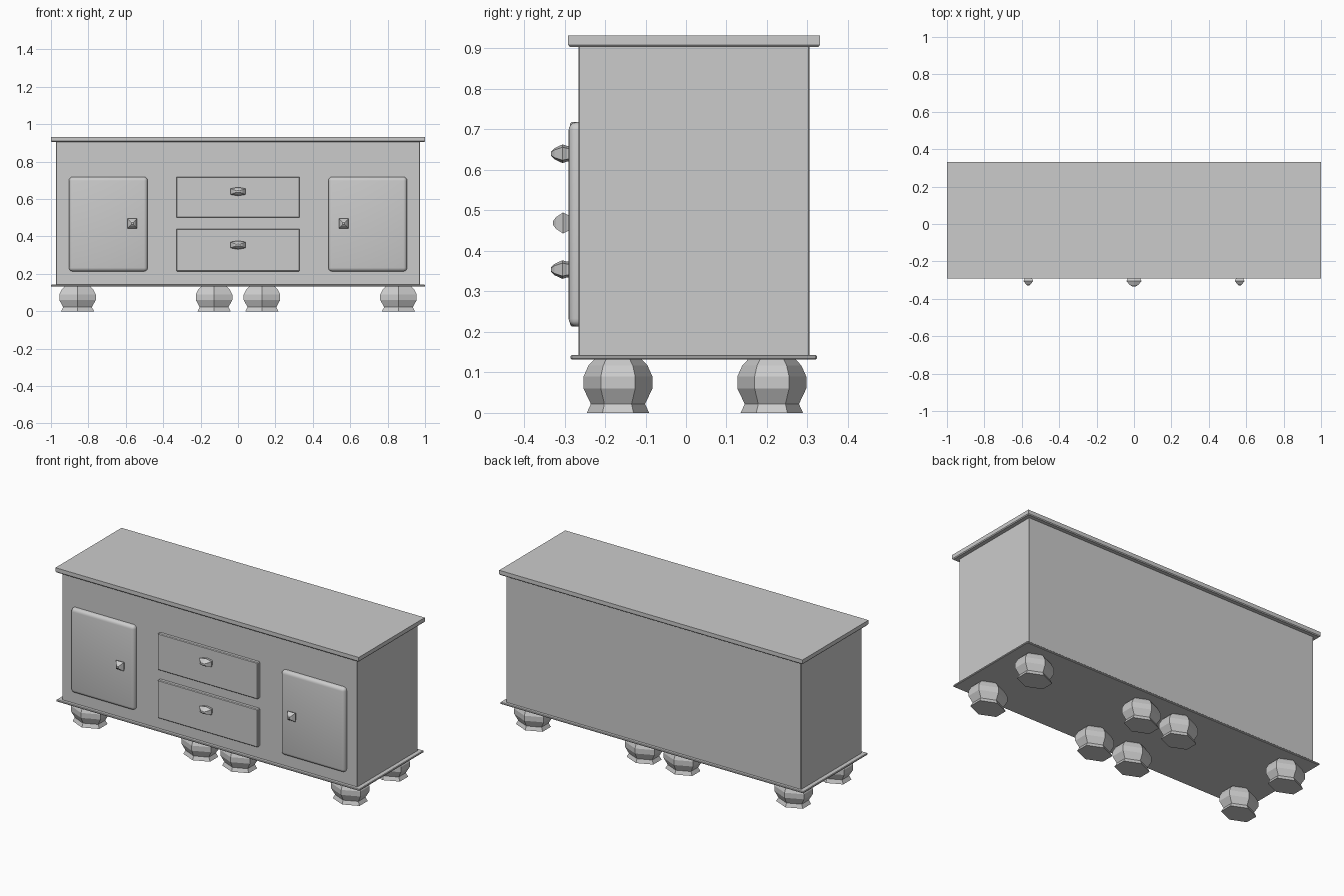
import bpy, bmesh
from math import sin, cos, pi, radians

if "Cube" in bpy.data.objects:
    bpy.data.objects.remove(bpy.data.objects["Cube"])


def finish(name, bm):
    bmesh.ops.recalc_face_normals(bm, faces=bm.faces[:])
    mesh = bpy.data.meshes.new(name)
    bm.to_mesh(mesh)
    bm.free()
    ob = bpy.data.objects.new(name, mesh)
    bpy.context.collection.objects.link(ob)
    return ob


def box(name, x, y, z, bevel=0, segments=1):
    """Box from (min, max) ranges with optional rounded edges."""
    bm = bmesh.new()
    bmesh.ops.create_cube(bm, size=1)
    for v in bm.verts:
        v.co = [(r[0] + r[1]) / 2 + c * (r[1] - r[0]) for r, c in zip((x, y, z), v.co)]
    if bevel:
        bmesh.ops.bevel(bm, geom=bm.edges[:], offset=bevel, segments=segments,
                        profile=0.5, affect='EDGES')
    ob = finish(name, bm)
    if segments > 1:
        bpy.context.view_layer.objects.active = ob
        ob.select_set(True)
        bpy.ops.object.shade_smooth_by_angle(angle=radians(35))
        ob.select_set(False)
    return ob


def loft(name, rings):
    """Skin a stack of point rings and cap both ends."""
    bm = bmesh.new()
    rows = [[bm.verts.new(p) for p in ring] for ring in rings]
    n = len(rows[0])
    for a, b in zip(rows, rows[1:]):
        for i in range(n):
            j = (i + 1) % n
            bm.faces.new((a[i], a[j], b[j], b[i]))
    bm.faces.new(rows[0])
    bm.faces.new(rows[-1])
    return finish(name, bm)


def foot(name, cx, cy):
    # hexagonal bun foot, stretched a little in x
    profile = [(0.0, 0.077), (0.022, 0.067), (0.06, 0.085), (0.09, 0.085),
               (0.117, 0.073), (0.134, 0.057)]
    loft(name, [[(cx + 1.325 * r * cos(pi / 2 + i * pi / 3),
                  cy + r * sin(pi / 2 + i * pi / 3), z) for i in range(6)]
                for z, r in profile])


def knob(name, cx, cz, outline, profile):
    # faceted pull: the outline is scaled along -y
    loft(name, [[(cx + u * s, y, cz + w * s) for u, w in outline] for y, s in profile])


# cabinet carcass and plinth board
box("cabinet_body", (-0.973, 0.973), (-0.266, 0.305), (0.14, 0.91), 0.003)
box("base_board", (-1, 1), (-0.285, 0.323), (0.132, 0.143), 0.003)

# top board with chamfered lower edge
loft("top_board", [[(sx * (1 - d), 0.02 + sy * (0.311 - d), z)
                    for sx, sy in ((-1, -1), (1, -1), (1, 1), (-1, 1))]
                   for z, d in ((0.904, 0.004), (0.909, 0.0), (0.932, 0.0))])

# doors, with square pulls on their inner sides
square = [(-0.026, -0.026), (0.026, -0.026), (0.026, 0.026), (-0.026, 0.026)]
for side, s in (("left", -1), ("right", 1)):
    xs = sorted((s * 0.483, s * 0.904))
    box(side + "_door", xs, (-0.29, -0.242), (0.213, 0.718), 0.02, 4)
    knob(side + "_door_knob", s * 0.565, 0.469, square,
         [(-0.285, 0.7), (-0.294, 0.8), (-0.304, 1.0), (-0.321, 0.55), (-0.328, 0.2)])

# drawers, with wide pulls
wide = [(-0.04, -0.016), (0, -0.023), (0.04, -0.016), (0.04, 0.016), (0, 0.023), (-0.04, 0.016)]
for level, z in (("upper", (0.5, 0.718)), ("lower", (0.213, 0.44))):
    box(level + "_drawer", (-0.33, 0.33), (-0.286, -0.25), z, 0.004)
    cz = 0.64 if level == "upper" else 0.354
    knob(level + "_drawer_knob", 0, cz, wide,
         [(-0.28, 0.8), (-0.294, 0.85), (-0.305, 1.0), (-0.325, 0.6), (-0.333, 0.25)])

# eight bun feet in two rows
for row, y in (("front", -0.168), ("back", 0.212)):
    for i, x in enumerate((-0.858, -0.128, 0.128, 0.858)):
        foot(f"{row}_foot_{i + 1}", x, y)
